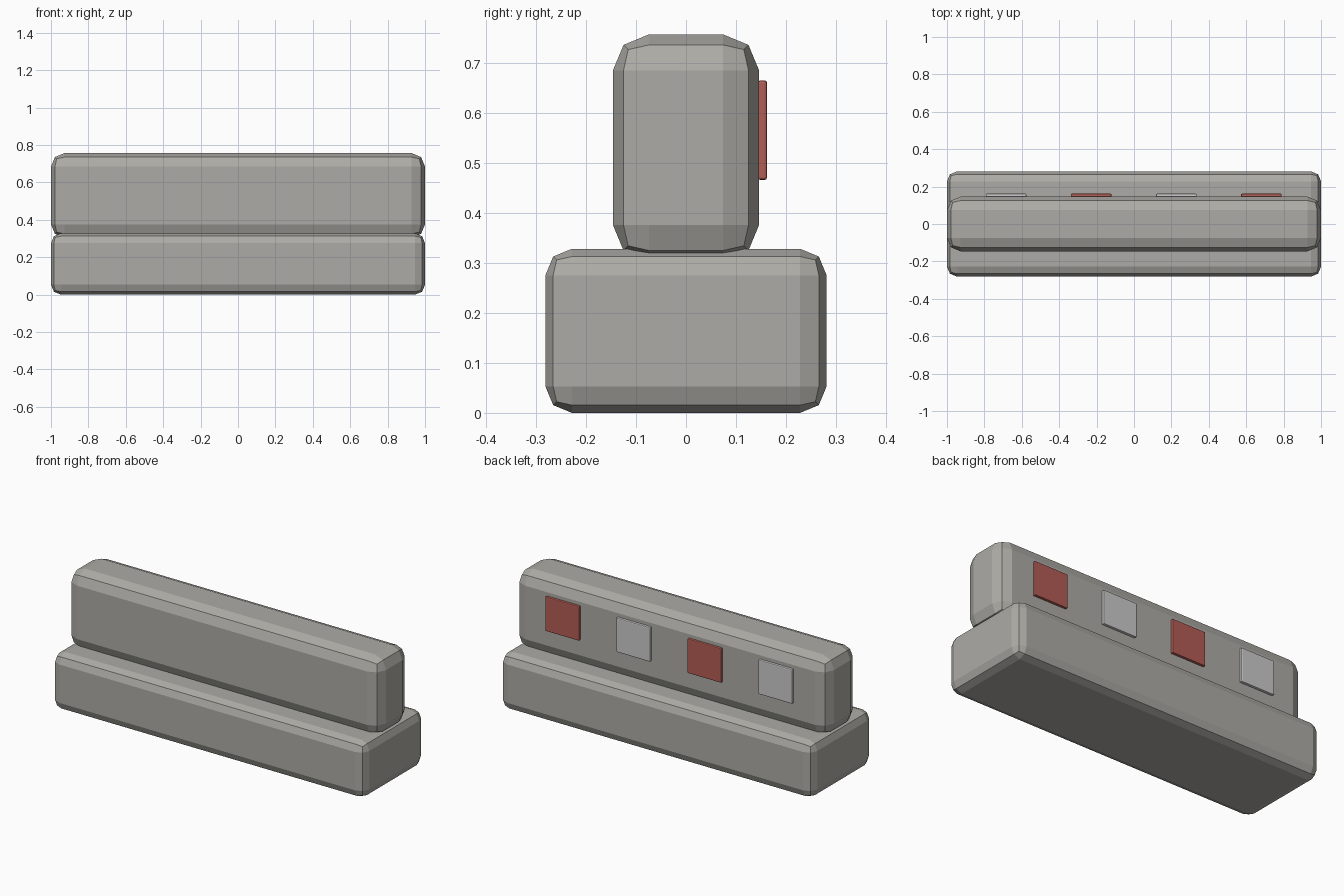
import bpy

if "Cube" in bpy.data.objects:
    bpy.data.objects.remove(bpy.data.objects["Cube"])


def material(name, color):
    mat = bpy.data.materials.new(name)
    mat.diffuse_color = (*color, 1)
    mat.use_nodes = True
    mat.node_tree.nodes["Principled BSDF"].inputs["Base Color"].default_value = mat.diffuse_color
    return mat


def block(name, center, size, bevel, segments, mat):
    bpy.ops.mesh.primitive_cube_add(size=1, location=center)
    ob = bpy.context.object
    ob.name = name
    ob.scale = size
    bpy.ops.object.transform_apply(location=False, rotation=False, scale=True)
    mod = ob.modifiers.new("Bevel", 'BEVEL')
    mod.width = bevel
    mod.segments = segments
    mod.limit_method = 'NONE'
    ob.data.materials.append(mat)
    return ob


concrete = material("concrete", (0.42, 0.41, 0.38))
red = material("reflector_red", (0.45, 0.11, 0.09))
white = material("reflector_grey", (0.52, 0.52, 0.52))

# Wide foot and narrower wall, both with chunky two-step bevels
block("barrier_base", (0, 0, 0.164), (2, 0.562, 0.328), 0.053, 2, concrete)
block("barrier_wall", (0, 0, 0.53), (2, 0.292, 0.453), 0.072, 2, concrete)

# Alternating reflector plates on the back of the wall
for i in range(4):
    block(f"reflector_{i + 1}", (-0.684 + i * 0.455, 0.153, 0.565),
          (0.217, 0.018, 0.199), 0.005, 2, red if i % 2 else white)
